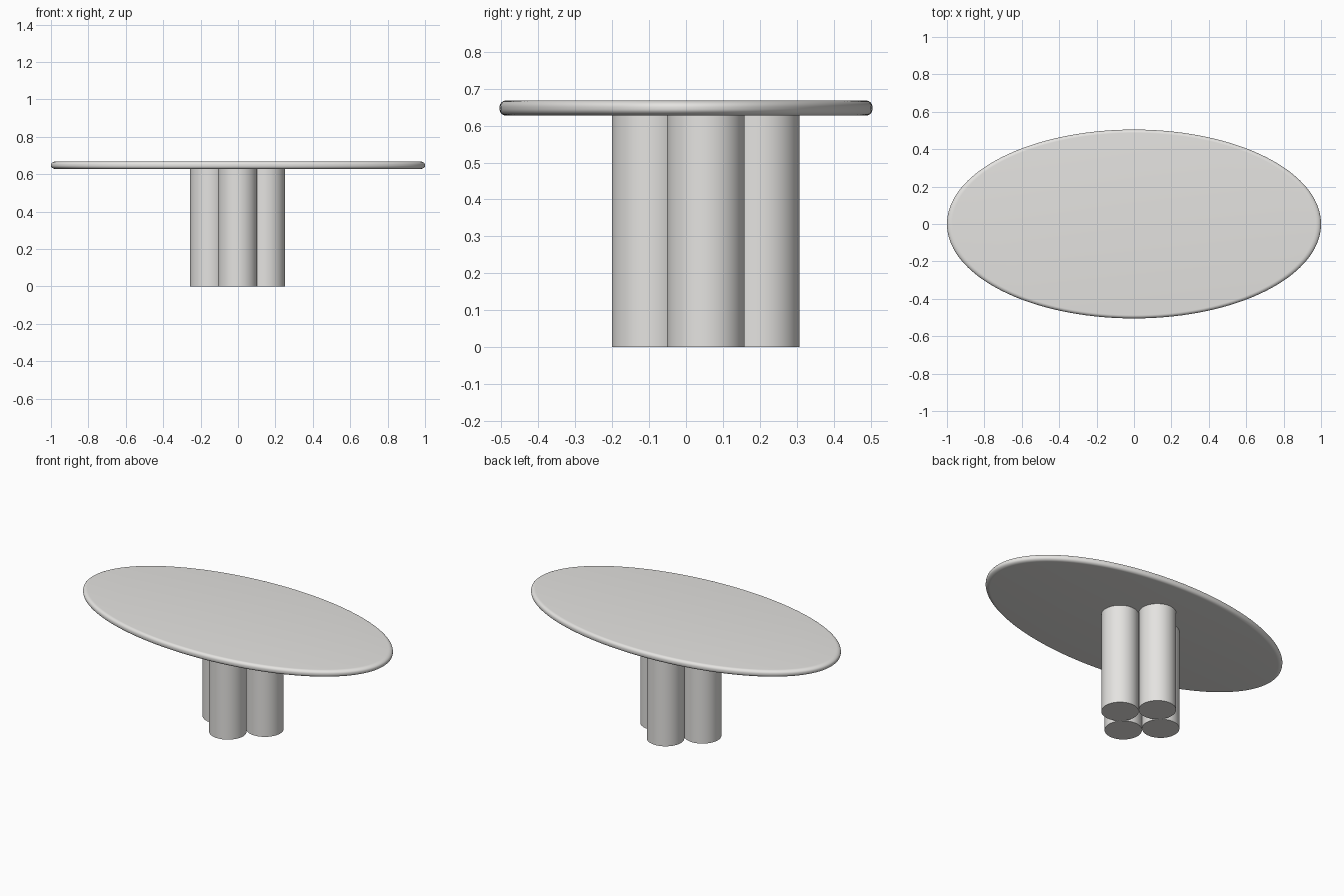
import bpy, bmesh, math

if "Cube" in bpy.data.objects:
    bpy.data.objects.remove(bpy.data.objects["Cube"])

stone = bpy.data.materials.new("warm light grey")
stone.diffuse_color = (0.78, 0.77, 0.75, 1)
stone.use_nodes = True
stone.node_tree.nodes["Principled BSDF"].inputs["Base Color"].default_value = stone.diffuse_color


def finish(bm, name):
    bmesh.ops.recalc_face_normals(bm, faces=bm.faces)
    me = bpy.data.meshes.new(name)
    bm.to_mesh(me)
    bm.free()
    me.materials.append(stone)
    ob = bpy.data.objects.new(name, me)
    bpy.context.collection.objects.link(ob)
    bpy.ops.object.select_all(action='DESELECT')
    ob.select_set(True)
    bpy.context.view_layer.objects.active = ob
    bpy.ops.object.shade_smooth_by_angle(angle=math.radians(35))
    return ob


# Oval top: rounded-edge profile swept around an ellipse
Z_LOW, Z_HIGH, ROUND = 0.627, 0.668, 0.018
RX, RY, SIDES, STEPS = 1.0, 0.505, 144, 8
profile = []
for i in range(STEPS + 1):
    a = -math.pi / 2 + math.pi / 2 * i / STEPS
    profile.append((ROUND * (1 - math.cos(a)), Z_LOW + ROUND + ROUND * math.sin(a)))
for i in range(STEPS + 1):
    a = math.pi / 2 * i / STEPS
    profile.append((ROUND * (1 - math.cos(a)), Z_HIGH - ROUND + ROUND * math.sin(a)))

bm = bmesh.new()
rings = []
for inset, z in profile:
    sx, sy = RX - inset * 1.6, RY - inset
    rings.append([bm.verts.new((sx * math.cos(2 * math.pi * k / SIDES),
                                sy * math.sin(2 * math.pi * k / SIDES), z))
                  for k in range(SIDES)])
for low, high in zip(rings, rings[1:]):
    for k in range(SIDES):
        n = (k + 1) % SIDES
        bm.faces.new((low[k], low[n], high[n], high[k]))
bm.faces.new(rings[0])
bm.faces.new(rings[-1])
finish(bm, "oval_top")

# Four touching round legs in a diamond, slightly behind the centre
CX, CY, SPREAD, LEG_R = -0.002, 0.053, 0.149, 0.105
for name, dx, dy in (("front_leg", 0, -1), ("right_leg", 1, 0),
                     ("back_leg", 0, 1), ("left_leg", -1, 0)):
    bm = bmesh.new()
    bmesh.ops.create_cone(bm, cap_ends=True, segments=64, radius1=LEG_R,
                          radius2=LEG_R, depth=Z_LOW)
    bmesh.ops.translate(bm, verts=bm.verts,
                        vec=(CX + dx * SPREAD, CY + dy * SPREAD, Z_LOW / 2))
    finish(bm, name)
